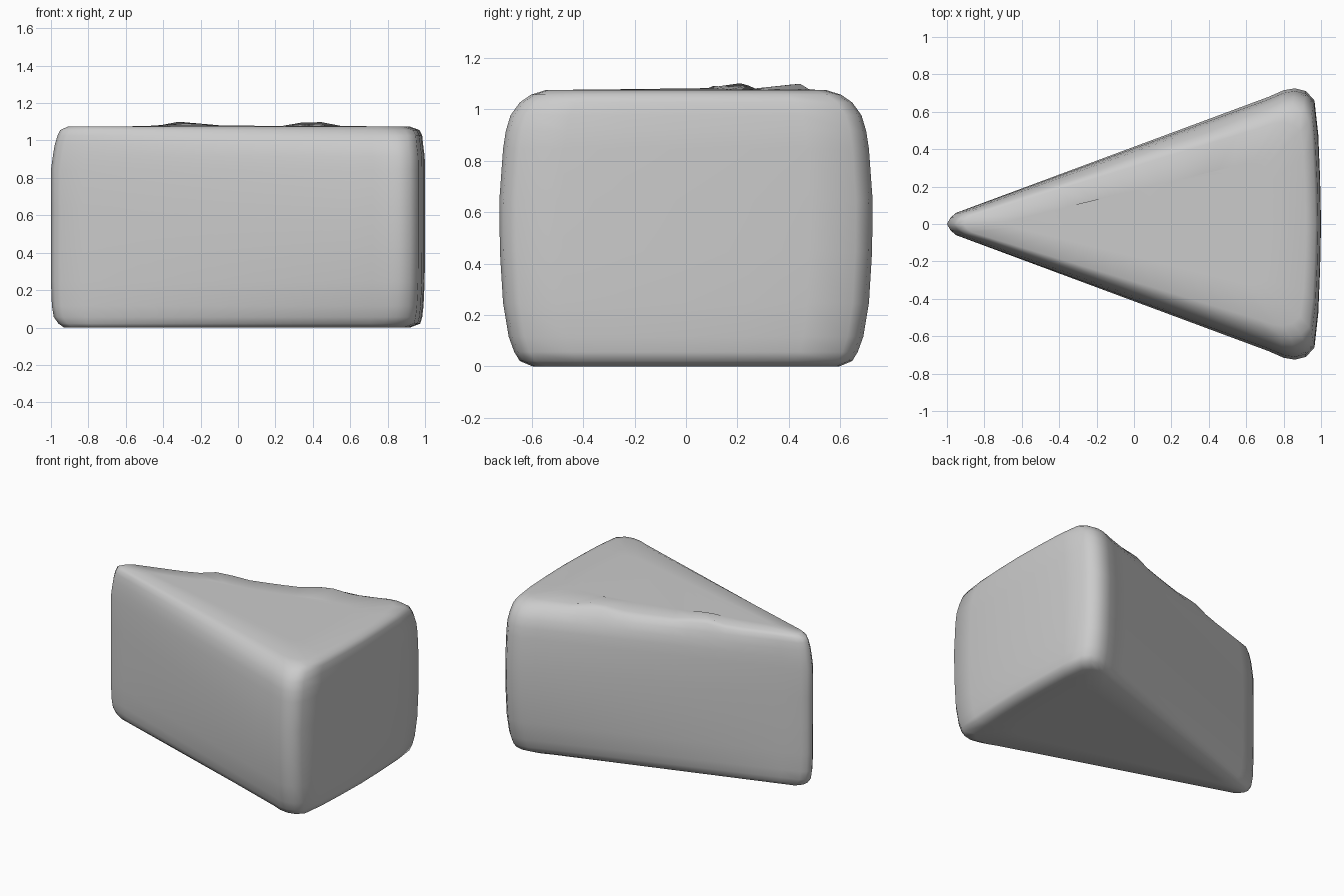
import bpy, bmesh
from math import exp

cube = bpy.data.objects.get("Cube")
if cube:
    bpy.data.objects.remove(cube, do_unlink=True)

# One plain grey for the whole wedge
grey = bpy.data.materials.new("light grey")
grey.use_nodes = True
colour = (0.6, 0.6, 0.6, 1)
grey.diffuse_color = colour
grey.node_tree.nodes["Principled BSDF"].inputs["Base Color"].default_value = colour

# Half outline from the tip, along the slanted side, round the back corner
SIDE_STEPS = 14
start, end = (-0.95, 0.06), (0.72, 0.68)
half = [(-0.98, 0.035)]
for i in range(SIDE_STEPS + 1):
    t = i / SIDE_STEPS
    half.append((start[0] + t * (end[0] - start[0]),
                 start[1] + t * (end[1] - start[1])))
half += [(0.8, 0.715), (0.86, 0.725), (0.92, 0.71), (0.965, 0.66),
         (0.985, 0.48), (0.995, 0.24)]
outline = [(-1, 0)] + half + [(1, 0)] + [(x, -y) for x, y in reversed(half)]

# Height, width scale, tip x, back x
rings = [(0.004, 0.5, -0.7, 0.75), (0.004, 0.82, -0.93, 0.92),
         (0.025, 0.89, -0.96, 0.975), (0.06, 0.92, -0.985, 0.985),
         (0.12, 0.95, -0.995, 0.992), (0.25, 0.98, -1, 0.998),
         (0.45, 0.997, -1, 1), (0.65, 1, -1, 1), (0.85, 0.98, -1, 1),
         (0.92, 0.965, -0.99, 0.998), (0.98, 0.94, -0.98, 0.99),
         (1.03, 0.89, -0.965, 0.985), (1.06, 0.83, -0.95, 0.97),
         (1.078, 0.75, -0.91, 0.92), (1.08, 0.45, -0.65, 0.72)]
lumps = [(-0.28, 0.2), (0.4, 0.42)]


def lump(x, y):
    """Soft lumps along the far top edge."""
    return sum(0.03 * exp(-((x - a) ** 2 + (y - b) ** 2) / 0.012)
               for a, b in lumps)


# Loft the rounded wedge and close both ends
bm = bmesh.new()
loops = []
for z, width, tip, back in rings:
    loop = []
    for x, y in outline:
        px = tip + (x + 1) / 2 * (back - tip)
        py = y * width
        rise = lump(px, py) if z > 1.04 else 0
        loop.append(bm.verts.new((px, py, z + rise)))
    loops.append(loop)
n = len(outline)
for low, high in zip(loops, loops[1:]):
    for i in range(n):
        j = (i + 1) % n
        bm.faces.new((low[i], low[j], high[j], high[i]))
bm.faces.new(loops[0])
bm.faces.new(loops[-1])
bmesh.ops.recalc_face_normals(bm, faces=bm.faces[:])

# Rest the wedge on the ground
lowest = min(v.co.z for v in bm.verts)
bmesh.ops.translate(bm, verts=bm.verts[:], vec=(0, 0, -lowest))
for face in bm.faces:
    face.smooth = True

mesh = bpy.data.meshes.new("rounded_wedge")
bm.to_mesh(mesh)
bm.free()
mesh.materials.append(grey)
wedge = bpy.data.objects.new("rounded_wedge", mesh)
bpy.context.collection.objects.link(wedge)
